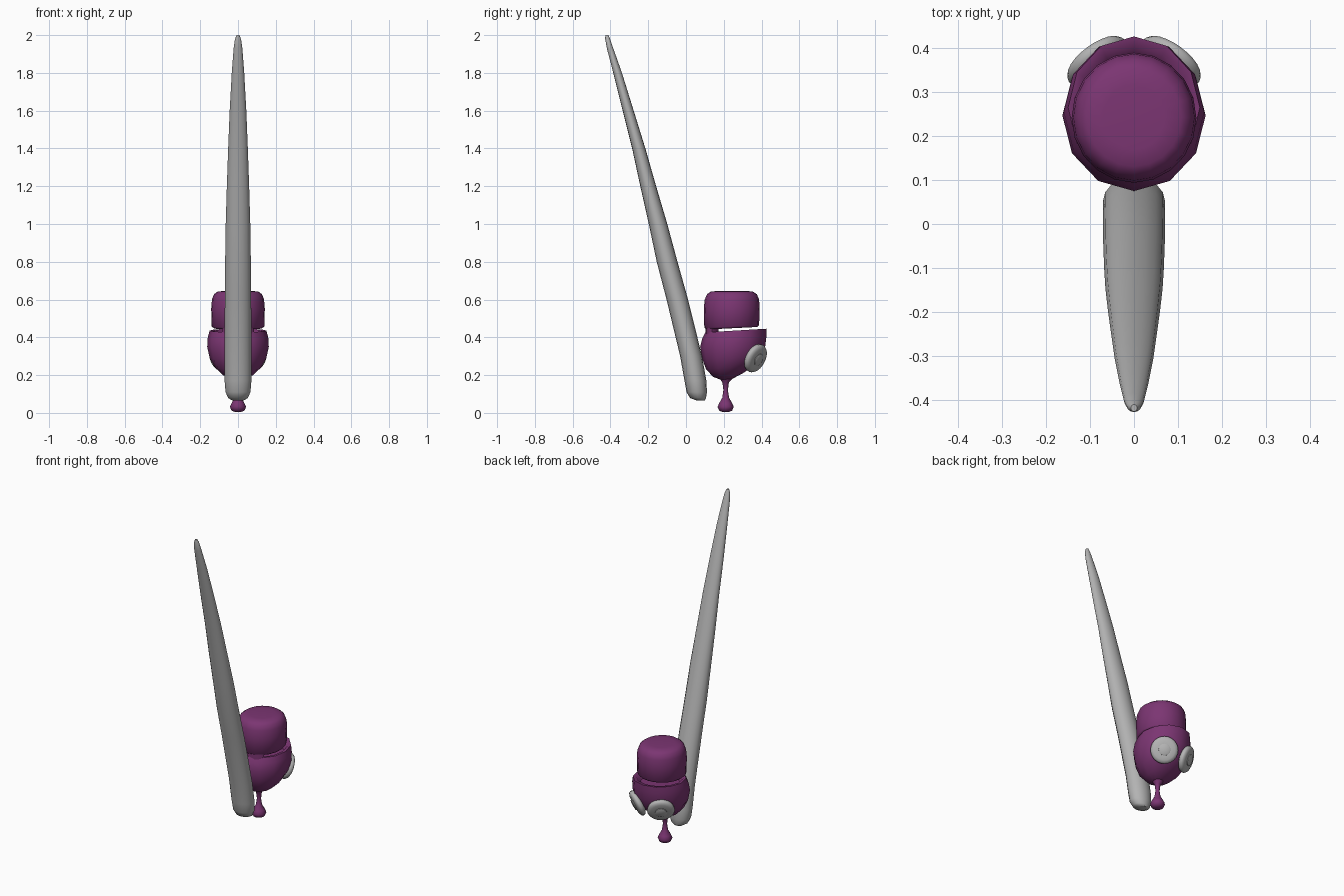
import bpy, bmesh, math
from mathutils import Vector


def material(name, rgb):
    m = bpy.data.materials.new(name)
    m.diffuse_color = (*rgb, 1)
    return m


GREY = material("light grey", (0.45, 0.45, 0.45))
PURPLE = material("plum purple", (0.20, 0.036, 0.17))


def loft(name, rings, sides, mat, angle=50):
    """Skin elliptical rings (centre y, z, radius x, radius y, tilt), capped at both ends."""
    bm = bmesh.new()
    loops = []
    for cy, z, rx, ry, tilt in rings:
        loop = []
        for i in range(sides):
            a = 2 * math.pi * i / sides
            dy = ry * math.sin(a)
            loop.append(bm.verts.new((rx * math.cos(a), cy + dy, z + tilt * dy)))
        loops.append(loop)
    for lo, hi in zip(loops, loops[1:]):
        for i in range(sides):
            j = (i + 1) % sides
            bm.faces.new((lo[i], lo[j], hi[j], hi[i]))
    bm.faces.new(loops[0][::-1])
    bm.faces.new(loops[-1])
    bmesh.ops.recalc_face_normals(bm, faces=bm.faces)
    me = bpy.data.meshes.new(name)
    bm.to_mesh(me)
    bm.free()
    me.materials.append(mat)
    ob = bpy.data.objects.new(name, me)
    bpy.context.collection.objects.link(ob)
    bpy.ops.object.select_all(action='DESELECT')
    ob.select_set(True)
    bpy.context.view_layer.objects.active = ob
    bpy.ops.object.shade_smooth_by_angle(angle=math.radians(angle))
    return ob


# long leaning horn, tapering to the tip
loft("horn", [
    (0.078, 0.066, 0.030, 0.022, 0), (0.064, 0.078, 0.052, 0.042, 0),
    (0.057, 0.11, 0.066, 0.054, 0), (0.050, 0.17, 0.071, 0.058, 0),
    (0.027, 0.30, 0.071, 0.058, 0), (-0.046, 0.60, 0.070, 0.057, 0),
    (-0.100, 0.80, 0.068, 0.055, 0), (-0.148, 1.00, 0.065, 0.049, 0),
    (-0.200, 1.20, 0.059, 0.042, 0), (-0.250, 1.40, 0.052, 0.035, 0),
    (-0.306, 1.60, 0.044, 0.029, 0), (-0.362, 1.80, 0.033, 0.023, 0),
    (-0.402, 1.93, 0.023, 0.017, 0), (-0.415, 1.98, 0.016, 0.013, 0),
    (-0.419, 2.00, 0.007, 0.008, 0)], 16, GREY, 60)

# lower head with a shallow open mouth
loft("lower_head", [
    (0.210, 0.175, 0.025, 0.025, 0), (0.222, 0.200, 0.080, 0.078, 0.12),
    (0.235, 0.240, 0.122, 0.128, 0.08), (0.243, 0.290, 0.150, 0.157, 0.03),
    (0.247, 0.350, 0.163, 0.172, 0), (0.256, 0.400, 0.160, 0.170, 0.03),
    (0.265, 0.436, 0.150, 0.162, 0.06), (0.262, 0.434, 0.132, 0.143, 0.06),
    (0.260, 0.405, 0.110, 0.120, 0.03)], 12, PURPLE)

# upper head, flat topped
loft("upper_head", [
    (0.243, 0.448, 0.128, 0.135, 0.05), (0.242, 0.458, 0.139, 0.145, 0.05),
    (0.242, 0.550, 0.142, 0.148, 0), (0.243, 0.600, 0.138, 0.144, 0),
    (0.243, 0.628, 0.127, 0.132, 0), (0.243, 0.642, 0.108, 0.112, 0),
    (0.243, 0.646, 0.070, 0.072, 0)], 20, PURPLE, 60)

# jaw hinge joining both halves
loft("jaw_hinge", [(0.138, 0.40, 0.085, 0.034, 0), (0.138, 0.48, 0.085, 0.034, 0)],
     12, PURPLE)

# hanging drop below the chin
loft("chin_drop", [
    (0.21, 0.004, 0.015, 0.015, 0), (0.21, 0.012, 0.034, 0.034, 0),
    (0.21, 0.032, 0.043, 0.043, 0), (0.21, 0.052, 0.034, 0.034, 0),
    (0.21, 0.080, 0.018, 0.018, 0), (0.21, 0.120, 0.012, 0.012, 0),
    (0.21, 0.160, 0.017, 0.017, 0), (0.213, 0.190, 0.040, 0.040, 0)], 12, PURPLE, 70)

# paired disc eyes with raised pupils
for side, label in ((1, "right"), (-1, "left")):
    normal = Vector((0.55 * side, 0.74, -0.40)).normalized()
    eye = loft(label + "_eye", [
        (0, -0.024, 0.060, 0.060, 0), (0, -0.015, 0.076, 0.076, 0),
        (0, 0.000, 0.080, 0.080, 0), (0, 0.010, 0.074, 0.074, 0),
        (0, 0.016, 0.060, 0.060, 0), (0, 0.018, 0.035, 0.035, 0)], 24, GREY)
    pupil = loft(label + "_pupil", [
        (0, 0.012, 0.034, 0.034, 0), (0, 0.022, 0.034, 0.034, 0),
        (0, 0.025, 0.029, 0.029, 0)], 20, GREY, 40)
    for ob in (eye, pupil):
        ob.location = (0.084 * side, 0.371, 0.288)
        ob.rotation_euler = normal.to_track_quat('Z', 'Y').to_euler()
